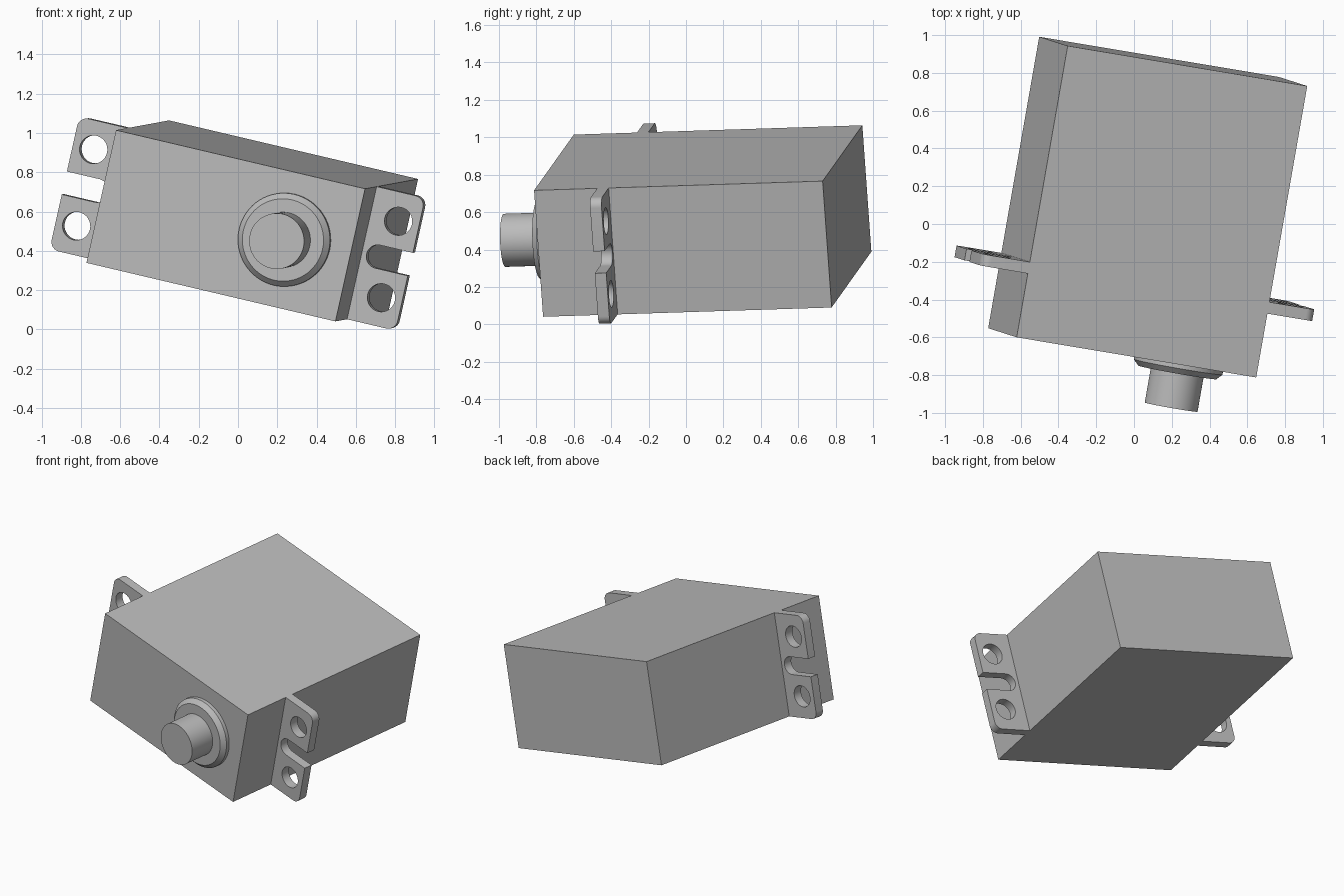
import bpy, bmesh
from math import sin, cos, pi, radians
from mathutils import Matrix, Vector

cube = bpy.data.objects.get("Cube")
if cube:
    bpy.data.objects.remove(cube, do_unlink=True)

# Case size, and the tilted frame: origin at the middle of the case front
W, D, H = 1.32, 1.567, 0.694
U = Vector((0.961, -0.161, -0.226)).normalized()
V = Vector((0.171, 0.985, 0.032))
V = (V - U * V.dot(U)).normalized()
N = U.cross(V)
FRAME = Matrix.Translation((-0.0625, -0.682, 0.5275)) @ Matrix((U, V, N)).transposed().to_4x4()

grey = bpy.data.materials.new("plain_grey")
grey.use_nodes = True
colour = (0.5, 0.5, 0.5, 1)
grey.diffuse_color = colour
grey.node_tree.nodes["Principled BSDF"].inputs["Base Color"].default_value = colour


def add_part(name, mesh, smooth=False):
    mesh.materials.clear()
    mesh.materials.append(grey)
    ob = bpy.data.objects.new(name, mesh)
    bpy.context.collection.objects.link(ob)
    ob.matrix_world = FRAME
    if smooth:
        bpy.ops.object.select_all(action="DESELECT")
        ob.select_set(True)
        bpy.context.view_layer.objects.active = ob
        bpy.ops.object.shade_smooth_by_angle(angle=radians(30))
    return ob


def lathe(name, x, profile, steps=64):
    """Spin (radius, depth) points about the shaft axis."""
    bm = bmesh.new()
    verts = [bm.verts.new((x + r, y, 0)) for r, y in profile]
    edges = [bm.edges.new(pair) for pair in zip(verts, verts[1:])]
    bmesh.ops.spin(bm, geom=verts + edges, cent=(x, 0, 0), axis=(0, 1, 0),
                   angle=2 * pi, steps=steps, use_merge=True)
    bmesh.ops.remove_doubles(bm, verts=bm.verts, dist=1e-5)
    bmesh.ops.recalc_face_normals(bm, faces=bm.faces)
    mesh = bpy.data.meshes.new(name)
    bm.to_mesh(mesh)
    bm.free()
    return add_part(name, mesh, True)


def arc(cx, cz, r, start, end, n):
    angles = [radians(start + (end - start) * i / n) for i in range(n + 1)]
    return [(cx + r * cos(a), cz + r * sin(a)) for a in angles]


def mounting_tab(name, side):
    """Slotted plate with two screw holes, reaching out from one side."""
    inner, outer, top, rnd, slot = W / 2, 0.917, H / 2, 0.05, 0.06
    outline = [(inner, -top)]
    outline += arc(outer - rnd, -top + rnd, rnd, -90, 0, 8)
    outline += [(outer, -slot)]
    outline += arc(inner + 0.085, 0, slot, 270, 90, 20)
    outline += [(outer, slot)]
    outline += arc(outer - rnd, top - rnd, rnd, 0, 90, 8)
    outline += [(inner, top)]
    holes = [arc(0.808, z, 0.072, 0, 360, 32)[:-1] for z in (-0.2, 0.2)]

    curve = bpy.data.curves.new(name, "CURVE")
    curve.dimensions = "2D"
    curve.fill_mode = "BOTH"
    curve.extrude = 0.031
    for loop in [outline] + holes:
        spline = curve.splines.new("POLY")
        spline.points.add(len(loop) - 1)
        for point, (x, z) in zip(spline.points, loop):
            point.co = (side * x, z, 0, 1)
        spline.use_cyclic_u = True
    helper = bpy.data.objects.new(name + "_outline", curve)
    bpy.context.collection.objects.link(helper)
    bpy.context.view_layer.update()
    evaluated = helper.evaluated_get(bpy.context.evaluated_depsgraph_get())
    mesh = bpy.data.meshes.new_from_object(evaluated)
    bpy.data.objects.remove(helper, do_unlink=True)

    # Weld the plate and stand it upright behind the case front
    bm = bmesh.new()
    bm.from_mesh(mesh)
    bmesh.ops.remove_doubles(bm, verts=bm.verts, dist=1e-5)
    bmesh.ops.recalc_face_normals(bm, faces=bm.faces)
    bm.transform(Matrix.Translation((0, 0.374, 0)) @ Matrix.Rotation(pi / 2, 4, "X"))
    bm.to_mesh(mesh)
    bm.free()
    return add_part(name, mesh, True)


# Case
bm = bmesh.new()
bmesh.ops.create_cube(bm, size=1)
bm.transform(Matrix.Translation((0, D / 2, 0)) @ Matrix.Diagonal((W, D, H, 1)))
case = bpy.data.meshes.new("case")
bm.to_mesh(case)
bm.free()
add_part("case", case)

# Chamfered collar and output shaft
axis = (W - H) / 2
lathe("collar", axis, [(0.238, 0), (0.238, -0.025), (0.21, -0.054), (0, -0.054)])
lathe("output_shaft", axis, [(0.142, -0.05), (0.142, -0.241), (0, -0.241)])

# Mounting tabs
mounting_tab("left_mounting_tab", 1)
mounting_tab("right_mounting_tab", -1)
